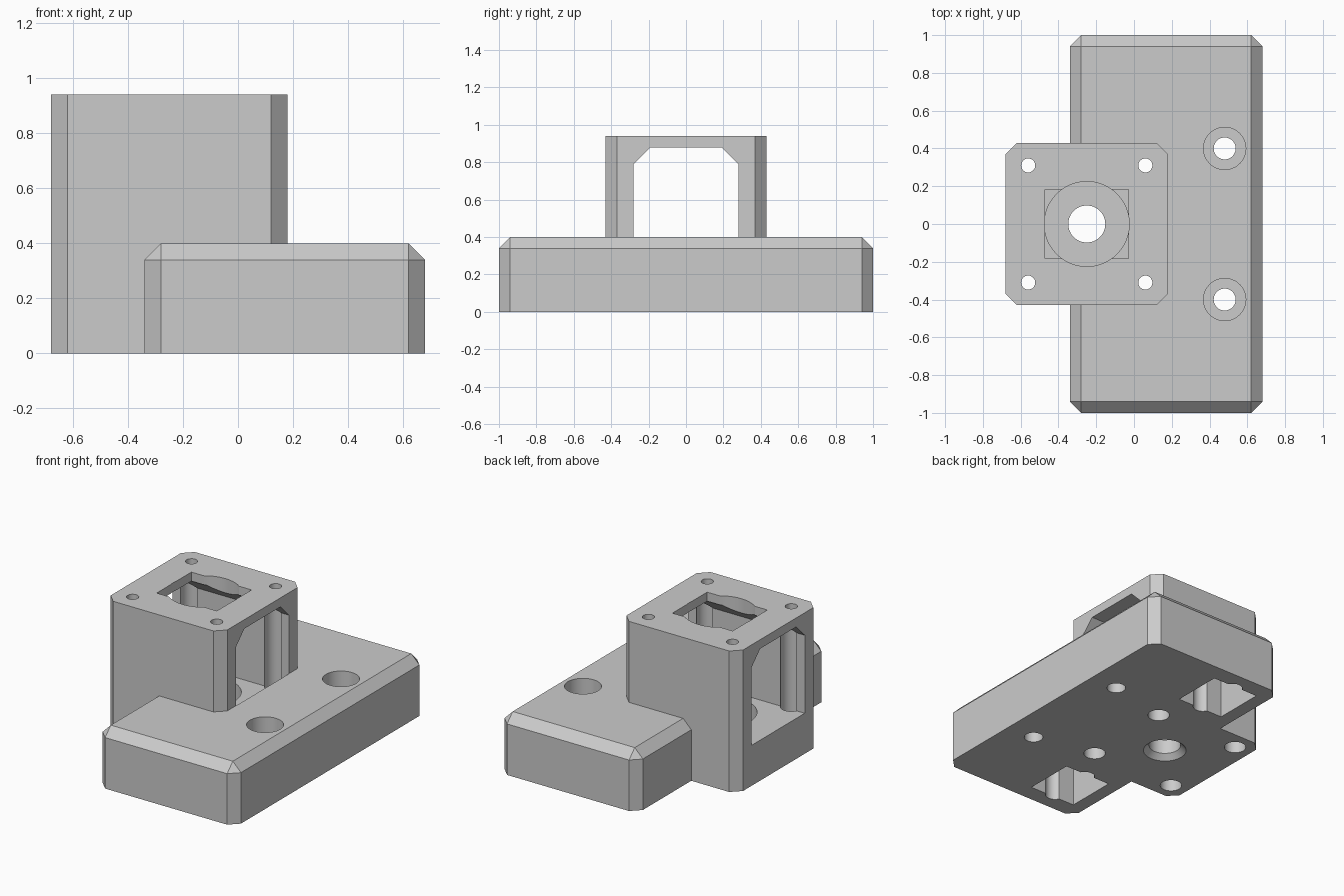
import bpy, bmesh, math
from mathutils import Matrix, Vector

cube = bpy.data.objects.get("Cube")
if cube:
    bpy.data.objects.remove(cube, do_unlink=True)

grey = bpy.data.materials.new("plain grey")
grey.use_nodes = True
colour = (0.6, 0.6, 0.6, 1)
grey.diffuse_color = colour
grey.node_tree.nodes["Principled BSDF"].inputs["Base Color"].default_value = colour


def finish(name, bm):
    bmesh.ops.recalc_face_normals(bm, faces=bm.faces)
    mesh = bpy.data.meshes.new(name)
    bm.to_mesh(mesh)
    bm.free()
    mesh.materials.append(grey)
    ob = bpy.data.objects.new(name, mesh)
    bpy.context.collection.objects.link(ob)
    return ob


def box(name, low, high, chamfer=0, chamfer_top=False):
    """Box between two corners, with chamfered upright and top edges."""
    low, high = Vector(low), Vector(high)
    bm = bmesh.new()
    bmesh.ops.create_cube(bm, size=1)
    bmesh.ops.scale(bm, vec=high - low, verts=bm.verts)
    bmesh.ops.translate(bm, vec=(low + high) / 2, verts=bm.verts)
    if chamfer:
        def wanted(e):
            a, b = (v.co.z for v in e.verts)
            return abs(a - b) > 0.01 or (chamfer_top and min(a, b) > low.z + 0.01)
        bmesh.ops.bevel(bm, geom=[e for e in bm.edges if wanted(e)], offset=chamfer,
                        segments=1, profile=0.5, affect='EDGES')
    return finish(name, bm)


def cylinder(name, x, y, r, z0, z1, r_top=None):
    bm = bmesh.new()
    bmesh.ops.create_cone(bm, cap_ends=True, segments=48, radius1=r,
                          radius2=r if r_top is None else r_top, depth=z1 - z0,
                          matrix=Matrix.Translation((x, y, (z0 + z1) / 2)))
    return finish(name, bm)


def tunnel_cutter(half, floor, roof, slope, x0, x1):
    """Square passage along x with sloped upper corners."""
    profile = [(-half, floor), (half, floor), (half, roof - slope), (half - slope, roof),
               (slope - half, roof), (-half, roof - slope)]
    bm = bmesh.new()
    face = bm.faces.new([bm.verts.new((x0, y, z)) for y, z in profile])
    grown = bmesh.ops.extrude_face_region(bm, geom=[face])["geom"]
    bmesh.ops.translate(bm, vec=(x1 - x0, 0, 0),
                        verts=[g for g in grown if isinstance(g, bmesh.types.BMVert)])
    return finish("tunnel_cutter", bm)


def combine(target, tool, operation):
    """Boolean the tool into the target and discard the tool."""
    bpy.context.view_layer.objects.active = target
    mod = target.modifiers.new("combine", 'BOOLEAN')
    mod.object, mod.operation, mod.solver = tool, operation, 'EXACT'
    tool.hide_render = True
    bpy.ops.object.modifier_apply(modifier=mod.name)
    bpy.data.objects.remove(tool, do_unlink=True)


# Base slab and motor tower
bracket = box("motor_bracket", (-0.34, -1, 0), (0.68, 1, 0.4), 0.06, True)
tower = box("tower", (-0.68, -0.43, 0), (0.18, 0.43, 0.94), 0.06)
combine(bracket, tower, 'UNION')

cutters = [tunnel_cutter(0.28, 0.27, 0.88, 0.09, -0.8, 0.181)]

# Opening in the top plate, bearing seat and shaft hole
cx = -0.25
cutters += [
    box("plate_window", (cx - 0.222, -0.183, 0.8), (cx + 0.222, 0.183, 1.1)),
    cylinder("plate_bore", cx, 0, 0.225, 0.8, 1.1),
    cylinder("bearing_seat", cx, 0, 0.225, 0.13, 0.5),
    cylinder("shaft_hole", cx, 0, 0.098, -0.1, 0.3),
    cylinder("shaft_countersink", cx, 0, 0.168, -0.035, 0.035, 0.098),
]

for side in (-1, 1):
    # Motor screws, wide below and narrow through the top plate
    for x in (cx - 0.31, cx + 0.31):
        cutters += [cylinder("screw_access", x, side * 0.31, 0.067, -0.1, 0.87),
                    cylinder("screw_hole", x, side * 0.31, 0.037, 0.8, 1.1)]
    # Counterbored mounting holes
    cutters += [cylinder("mount_hole", 0.48, side * 0.4, 0.058, -0.1, 0.5),
                cylinder("mount_counterbore", 0.48, side * 0.4, 0.112, 0.2, 0.5)]
    # Underside pockets with a rounded groove in two walls
    px, py = -0.08, side * 0.715
    cutters.append(box("pocket", (px - 0.17, py - 0.17, -0.1), (px + 0.17, py + 0.17, 0.32)))
    for end in (-1, 1):
        cutters.append(cylinder("pocket_groove", px, py + end * 0.145, 0.06, -0.1, 0.32))

for cutter in cutters:
    combine(bracket, cutter, 'DIFFERENCE')

# Crisp edges, smooth bores
bpy.ops.object.select_all(action='DESELECT')
bracket.select_set(True)
bpy.context.view_layer.objects.active = bracket
bpy.ops.object.shade_smooth_by_angle(angle=math.radians(25))
